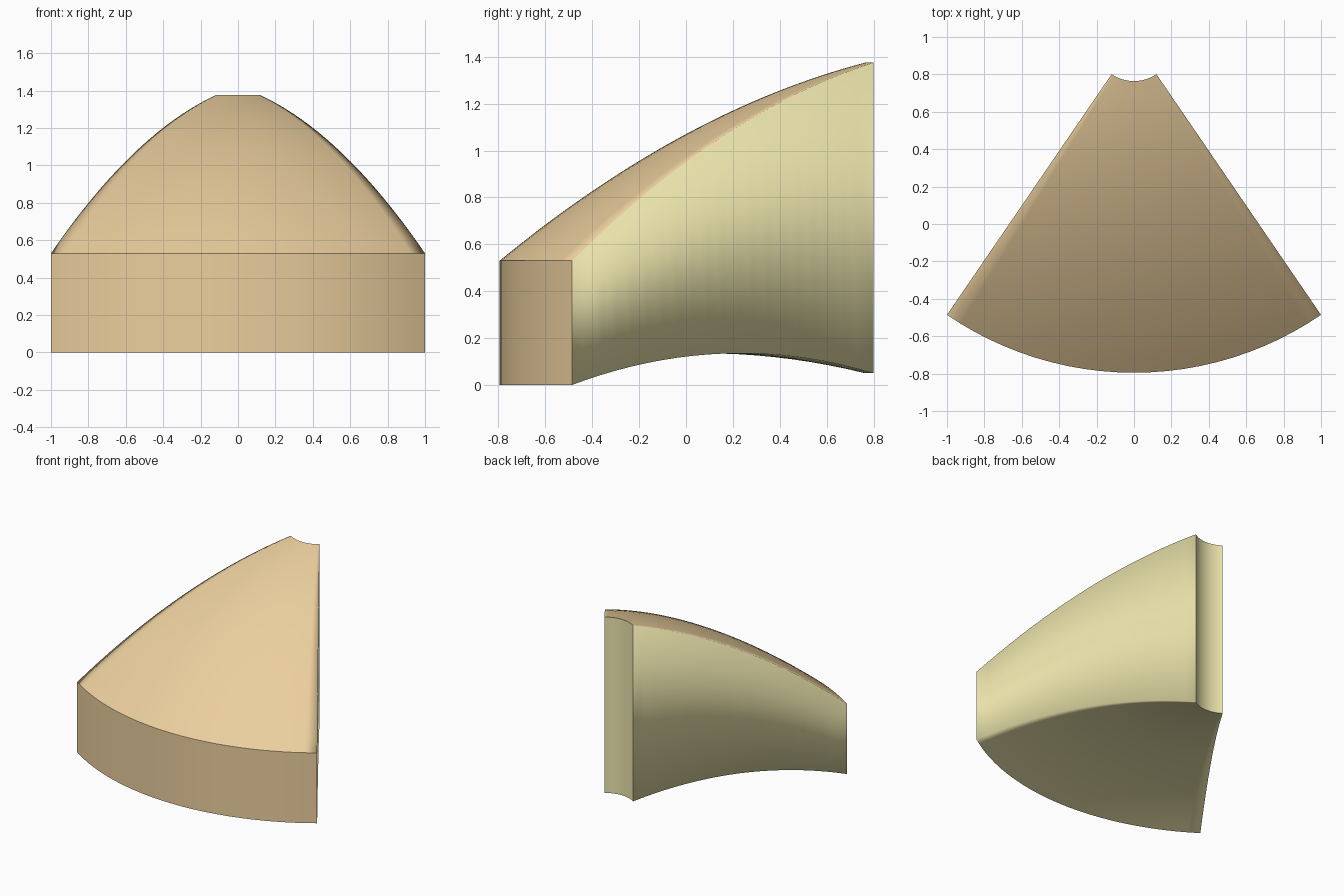
import bpy, bmesh, math

if "Cube" in bpy.data.objects:
    bpy.data.objects.remove(bpy.data.objects["Cube"])

# Wedge swept about a vertical axis at (0, CY)
CY, R0, R1 = 0.976, 0.212, 1.771
HALF = math.atan2(1.0, 1.462)
NA, NR = 24, 20


def top_z(t):
    return 1.375 - 0.408 * t - 0.437 * t * t


def bottom_z(t):
    return 0.05 + 0.384 * t - 0.434 * t * t


def material(name, color):
    m = bpy.data.materials.new(name)
    m.diffuse_color = color
    m.use_nodes = True
    m.node_tree.nodes["Principled BSDF"].inputs["Base Color"].default_value = m.diffuse_color
    return m


bm = bmesh.new()


def grid(height):
    rows = []
    for i in range(NA + 1):
        a = -HALF + 2 * HALF * i / NA
        row = []
        for j in range(NR + 1):
            t = j / NR
            r = R0 + (R1 - R0) * t
            row.append(bm.verts.new((r * math.sin(a), CY - r * math.cos(a), height(t))))
        rows.append(row)
    return rows


top, low = grid(top_z), grid(bottom_z)


def face(verts, mat):
    f = bm.faces.new(verts)
    f.material_index = mat
    f.smooth = True
    return f


# Domed top and hollowed underside
for i in range(NA):
    for j in range(NR):
        for g, mat in ((top, 0), (low, 1)):
            face((g[i][j], g[i][j + 1], g[i + 1][j + 1], g[i + 1][j]), mat)

# Cut sides
for i in (0, NA):
    for j in range(NR):
        face((low[i][j], low[i][j + 1], top[i][j + 1], top[i][j]), 1)

# Outer rind wall and small inner wall, with crisp borders
walls = set()
for j, mat in ((NR, 0), (0, 1)):
    for i in range(NA):
        walls.add(face((low[i][j], low[i + 1][j], top[i + 1][j], top[i][j]), mat))
for e in bm.edges:
    if sum(f in walls for f in e.link_faces) == 1:
        e.smooth = False

bmesh.ops.recalc_face_normals(bm, faces=bm.faces[:])
mesh = bpy.data.meshes.new("wedge_slice")
bm.to_mesh(mesh)
bm.free()
mesh.materials.append(material("crust", (0.83, 0.62, 0.34, 1)))
mesh.materials.append(material("inside", (0.85, 0.79, 0.42, 1)))
bpy.context.collection.objects.link(bpy.data.objects.new("wedge_slice", mesh))
